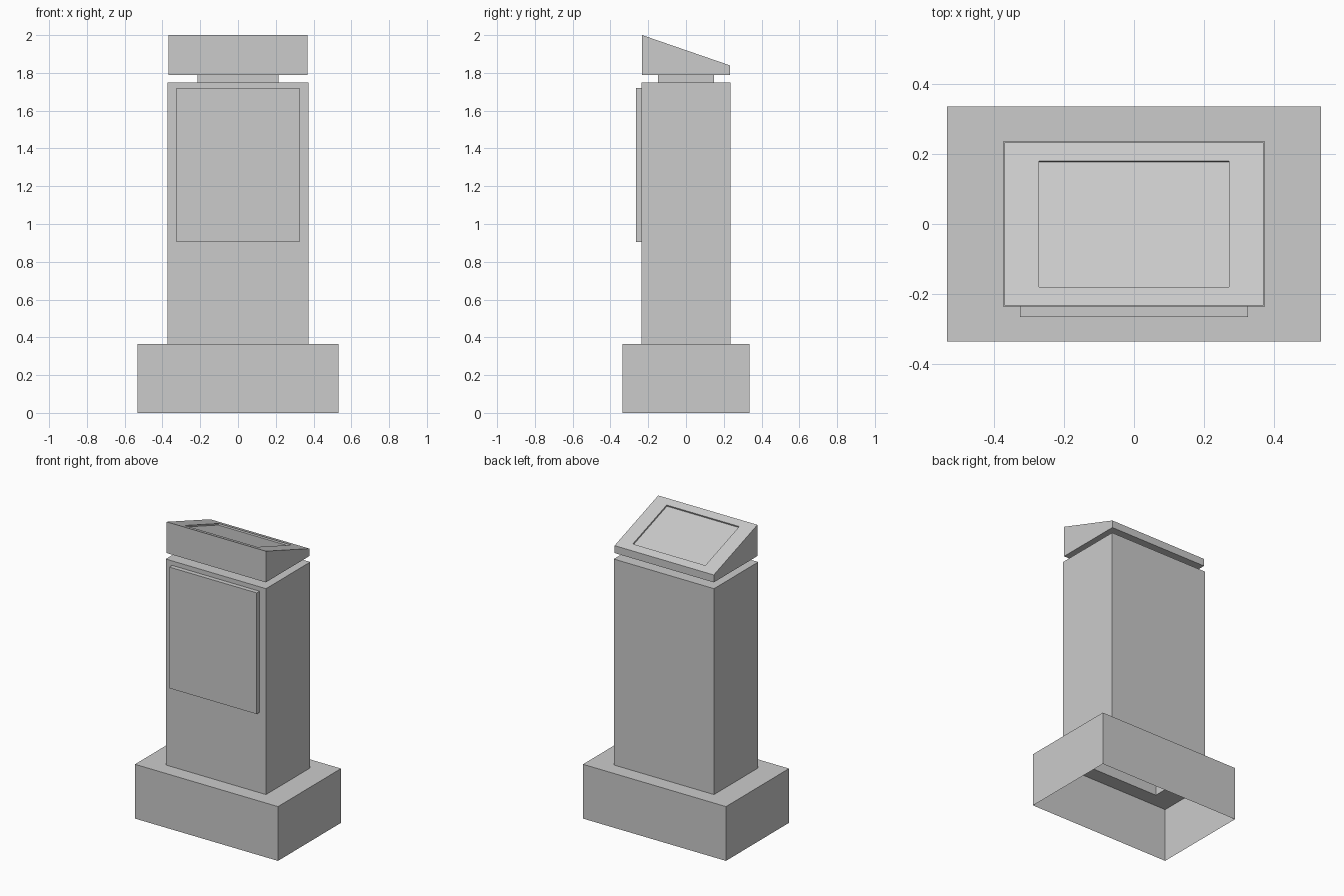
import bpy
import bmesh
from mathutils import Vector

old = bpy.data.objects.get("Cube")
if old:
    bpy.data.objects.remove(old, do_unlink=True)

stone = bpy.data.materials.new("plain grey")
stone.use_nodes = True
GREY = (0.6, 0.6, 0.6, 1)
stone.diffuse_color = GREY
stone.node_tree.nodes["Principled BSDF"].inputs["Base Color"].default_value = GREY

# Head slope: high at the front, low at the back
HEAD_Y, HEAD_FRONT, HEAD_BACK = 0.232, 2.0, 1.84
SLOPE = (HEAD_BACK - HEAD_FRONT) / (2 * HEAD_Y)
INWARD = Vector((0, SLOPE, -1)).normalized()


def ring(hx, hy, z):
    """Rectangular loop, anticlockwise from above; z may depend on y."""
    height = z if callable(z) else lambda y: z
    return [Vector((sx * hx, sy * hy, height(sy * hy)))
            for sx, sy in ((-1, -1), (1, -1), (1, 1), (-1, 1))]


def slanted(y):
    return (HEAD_FRONT + HEAD_BACK) / 2 + SLOPE * y


def shell(name, rings, cap_start=False, cap_end=False):
    """Skin a stack of rectangular loops, from the bottom up."""
    bm = bmesh.new()
    loops = [[bm.verts.new(p) for p in r] for r in rings]
    for low, high in zip(loops, loops[1:]):
        for i in range(4):
            j = (i + 1) % 4
            bm.faces.new((low[i], low[j], high[j], high[i]))
    if cap_start:
        bm.faces.new(loops[0][::-1])
    if cap_end:
        bm.faces.new(loops[-1])
    mesh = bpy.data.meshes.new(name)
    bm.to_mesh(mesh)
    bm.free()
    mesh.materials.append(stone)
    obj = bpy.data.objects.new(name, mesh)
    bpy.context.collection.objects.link(obj)
    return obj


base_x, base_y, base_z = 0.532, 0.335, 0.365
col_x, col_y, col_z = 0.373, 0.235, 1.75
neck_x, neck_y, neck_z = 0.214, 0.148, 1.79

# Hollow base, open underneath, with a ledge around the column
shell("base", [ring(base_x, base_y, 0), ring(base_x, base_y, base_z),
               ring(col_x, col_y, base_z)])

# Hollow column with a ledge around the neck
shell("column", [ring(col_x, col_y, base_z), ring(col_x, col_y, col_z),
                 ring(neck_x, neck_y, col_z)])

shell("neck", [ring(neck_x, neck_y, col_z), ring(neck_x, neck_y, neck_z)])

# Slanted head with a shallow recessed screen
rim = ring(0.27, 0.18, slanted)
shell("head", [ring(neck_x, neck_y, neck_z), ring(0.369, HEAD_Y, neck_z),
               ring(0.369, HEAD_Y, slanted), rim,
               [p + INWARD * 0.01 for p in rim]], cap_end=True)

# Raised panel on the front of the column
panel = shell("front_panel", [ring(0.325, 0.015, 0.905), ring(0.325, 0.015, 1.72)],
              cap_start=True, cap_end=True)
panel.location.y = -col_y - 0.015
